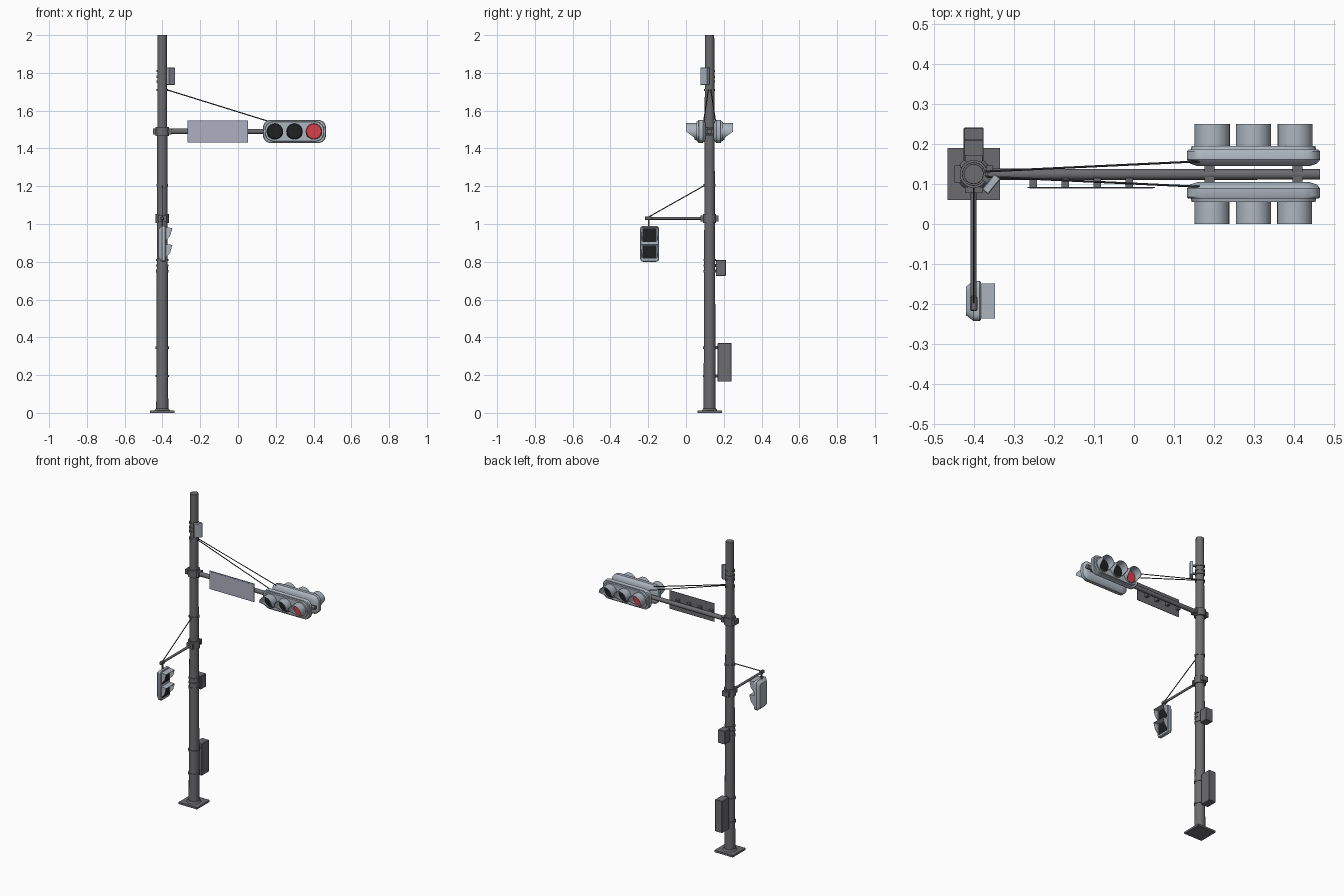
import bpy, bmesh, math
from mathutils import Vector, Matrix

if "Cube" in bpy.data.objects:
    bpy.data.objects.remove(bpy.data.objects["Cube"])


def material(name, rgb):
    m = bpy.data.materials.new(name)
    m.diffuse_color = (*rgb, 1)
    m.use_nodes = True
    m.node_tree.nodes["Principled BSDF"].inputs["Base Color"].default_value = m.diffuse_color
    return m


STEEL = material("dark_steel_grey", (0.15, 0.15, 0.16))
CABLE = material("cable_charcoal", (0.06, 0.06, 0.065))
SHELL = material("pale_blue_grey", (0.42, 0.47, 0.53))
BLACK = material("lens_black", (0.013, 0.015, 0.015))
RED = material("lens_red", (0.66, 0.05, 0.07))
FACE = material("sign_grey", (0.42, 0.44, 0.53))
EDGE = material("sign_border_blue", (0.33, 0.33, 0.55))

PX, PY = -0.401, 0.125   # pole axis
AZ = 1.49                # mast arm height


def finish(name, bm, mat, M=None, smooth=True):
    bmesh.ops.recalc_face_normals(bm, faces=bm.faces)
    me = bpy.data.meshes.new(name)
    bm.to_mesh(me)
    bm.free()
    me.materials.append(mat)
    ob = bpy.data.objects.new(name, me)
    bpy.context.collection.objects.link(ob)
    if M is not None:
        me.transform(M)
    if smooth:
        bpy.context.view_layer.objects.active = ob
        bpy.ops.object.select_all(action='DESELECT')
        ob.select_set(True)
        bpy.ops.object.shade_smooth_by_angle(angle=math.radians(35))
    return ob


def box(name, lo, hi, mat, M=None, bevel=0):
    bm = bmesh.new()
    lo, hi = Vector(lo), Vector(hi)
    bmesh.ops.create_cube(bm, size=1, matrix=Matrix.Translation((lo + hi) / 2) @ Matrix.Diagonal((*(hi - lo), 1)))
    if bevel:
        bmesh.ops.bevel(bm, geom=bm.edges[:], offset=bevel, segments=1, affect='EDGES')
    return finish(name, bm, mat, M, False)


def rod(name, a, b, r1, mat, r2=None, n=16, M=None):
    a, b = Vector(a), Vector(b)
    d = b - a
    bm = bmesh.new()
    T = Matrix.Translation((a + b) / 2) @ d.to_track_quat('Z', 'Y').to_matrix().to_4x4()
    bmesh.ops.create_cone(bm, cap_ends=True, segments=n, radius1=r1,
                          radius2=r1 if r2 is None else r2, depth=d.length, matrix=T)
    return finish(name, bm, mat, M)


def housing(name, layers, mat, M):
    """Loft rounded rectangles; each layer is (y, half width, half height, corner)."""
    bm = bmesh.new()
    rings = []
    for y, w, h, c in layers:
        ring = []
        for k, (sx, sz) in enumerate([(1, 1), (-1, 1), (-1, -1), (1, -1)]):
            for i in range(6):
                a = math.pi / 2 * (k + i / 5)
                ring.append(bm.verts.new((sx * (w - c) + c * math.cos(a), y, sz * (h - c) + c * math.sin(a))))
        rings.append(ring)
    for p, q in zip(rings, rings[1:]):
        for i in range(24):
            j = (i + 1) % 24
            bm.faces.new((p[i], p[j], q[j], q[i]))
    bm.faces.new(rings[0])
    bm.faces.new(rings[-1])
    return finish(name, bm, mat, M)


def visor(name, x, M):
    """Tunnel visor: long over the top, cut short underneath."""
    bm = bmesh.new()
    n, R, r, y0 = 24, 0.044, 0.0415, -0.069
    rows = []
    for i in range(n):
        a = 2 * math.pi * i / n
        s = math.sin(a)
        L = 0.056 if s > -0.05 else 0.056 - 0.046 * min(1, -s * 1.3)
        rows.append([bm.verts.new((x + q * math.cos(a), y, q * s))
                     for q, y in ((R, y0), (R, y0 - L), (r, y0 - L), (r, y0))])
    for i in range(n):
        p, q = rows[i], rows[(i + 1) % n]
        for k in range(4):
            bm.faces.new((p[k], q[k], q[(k + 1) % 4], p[(k + 1) % 4]))
    finish(name, bm, SHELL, M)


# pole, foot plate and bands
box("foot_plate", (PX - .066, PY - .065, 0), (PX + .066, PY + .065, .012), STEEL)
rod("foot_collar", (PX, PY, .012), (PX, PY, .022), .042, STEEL, .034, 24)
rod("pole", (PX, PY, .005), (PX, PY, 2), .032, STEEL, .0245, 24)
for i, z in enumerate((.195, .345, .75, .78, .81, 1.205, 1.71, 1.755, 1.78, 1.81)):
    r = .032 - .00375 * z + .004
    rod(f"pole_band_{i}", (PX, PY, z - .006), (PX, PY, z + .006), r, STEEL, n=24)

# clamp collars with paired lugs
for nm, z, d in (("mast", AZ, Vector((1, 0, 0))), ("pedestrian", 1.03, Vector((0, 1, 0)))):
    rod(f"{nm}_clamp", (PX, PY, z - .024), (PX, PY, z + .024), .035, STEEL, n=24)
    e = Vector((abs(d.y), abs(d.x), 0)) * .022 + Vector((0, 0, .016))
    for s in (-1, 1):
        c = Vector((PX, PY, z)) + d * s * .04
        h = e + Vector((abs(d.x), abs(d.y), 0)) * .008
        box(f"{nm}_clamp_lug_{s}", c - h, c + h, STEEL)

# mast arm
rod("mast_arm", (PX + .02, PY - .001, AZ), (.465, PY - .001, AZ), .0145, STEEL, .013)

# sign panel, border and brackets
box("sign_back", (-.267, .091, 1.431), (.053, .093, 1.549), STEEL)
box("sign_border", (-.267, .0895, 1.431), (.053, .091, 1.549), EDGE)
box("sign_face", (-.261, .0885, 1.437), (.047, .0896, 1.543), FACE)
for i in range(4):
    x = -.252 + .08 * i
    box(f"sign_bracket_{i}", (x - .009, .092, AZ - .02), (x + .009, .115, AZ + .02), STEEL)

# two signal heads, back to back across the arm
for nm, turn in (("front", 0), ("rear", math.pi)):
    M = Matrix.Translation((.299, PY, AZ)) @ Matrix.Rotation(turn, 4, 'Z')
    housing(f"{nm}_signal_housing",
            [(-.070, .155, .051, .046), (-.061, .157, .053, .046), (-.061, .163, .059, .040),
             (-.057, .167, .061, .040), (-.036, .167, .061, .040), (-.026, .158, .053, .036),
             (-.020, .140, .038, .030)], SHELL, M)
    for i, x in enumerate((-.104, 0, .103)):
        visor(f"{nm}_visor_{i}", x, M)
        rod(f"{nm}_lens_{i}", (x, -.069, 0), (x, -.074, 0), .042, RED if i == 2 else BLACK, .039, 24, M)
    for i, x in enumerate((-.11, .11)):
        box(f"{nm}_signal_bracket_{i}", (x - .012, -.024, -.012), (x + .012, -.004, .012), STEEL, M)
    s = -1 if turn == 0 else 1
    rod(f"{nm}_stay_wire", (PX + .02, PY + s * .006, 1.712), (.17, PY + s * .032, 1.541), .003, CABLE, n=6)

# pedestrian arm, hanger and stay wire
PH = -0.1925
rod("pedestrian_arm", (PX, PY - .02, 1.03), (PX, -.205, 1.03), .0075, STEEL, n=12)
box("pedestrian_arm_end", (PX - .009, -.218, 1.02), (PX + .009, -.18, 1.04), STEEL, bevel=.003)
rod("pedestrian_hanger", (PX, -.197, 1.03), (PX, -.197, .985), .005, STEEL, n=8)
rod("pedestrian_stay_wire", (PX, PY - .025, 1.205), (PX, -.2, 1.036), .0028, CABLE, n=6)

# pedestrian head, facing +x
M = Matrix.Translation((PX, PH, .895)) @ Matrix.Rotation(math.pi / 2, 4, 'Z')
housing("pedestrian_housing",
        [(-.0185, .047, .091, .013), (-.015, .050, .095, .016), (.001, .050, .095, .016),
         (.019, .036, .078, .014)], SHELL, M)
for i, zc in enumerate((.046, -.0435)):
    box(f"pedestrian_lens_{i}", (-.037, -.0205, zc - .035), (.037, -.018, zc + .035), BLACK, M)
    bm = bmesh.new()
    top = zc + .041
    P = [[bm.verts.new((s * .0435, y, z)) for y, z in
          ((-.018, top), (-.0535, top - .003), (-.042, top - .045), (-.018, top - .07))] for s in (-1, 1)]
    bm.faces.new((P[0][0], P[0][1], P[1][1], P[1][0]))
    for side in P:
        bm.faces.new(side)
    hood = finish(f"pedestrian_hood_{i}", bm, SHELL, M, False)
    sol = hood.modifiers.new("thickness", 'SOLIDIFY')
    sol.thickness = .002

# equipment boxes strapped behind the pole
for nm, y0, y1, z0, z1, straps in (("control_cabinet", .168, .241, .165, .37, (.195, .345)),
                                   ("junction_box", .158, .211, .725, .81, (.75, .78))):
    box(nm, (PX - .025, y0, z0), (PX + .025, y1, z1), STEEL, bevel=.002)
    for i, z in enumerate(straps):
        box(f"{nm}_strap_{i}", (PX - .012, PY + .02, z - .008), (PX + .012, y0 + .005, z + .008), STEEL)

# angled detector unit near the top
M = Matrix.Translation((-.357, .1, 1.783)) @ Matrix.Rotation(math.radians(51), 4, 'Z')
box("detector", (-.025, -.010, -.046), (.025, .010, .046), SHELL, M, .002)
for z in (-.028, .027):
    box("detector_bracket", (-.006, .008, z - .006), (.006, .035, z + .006), STEEL, M)
